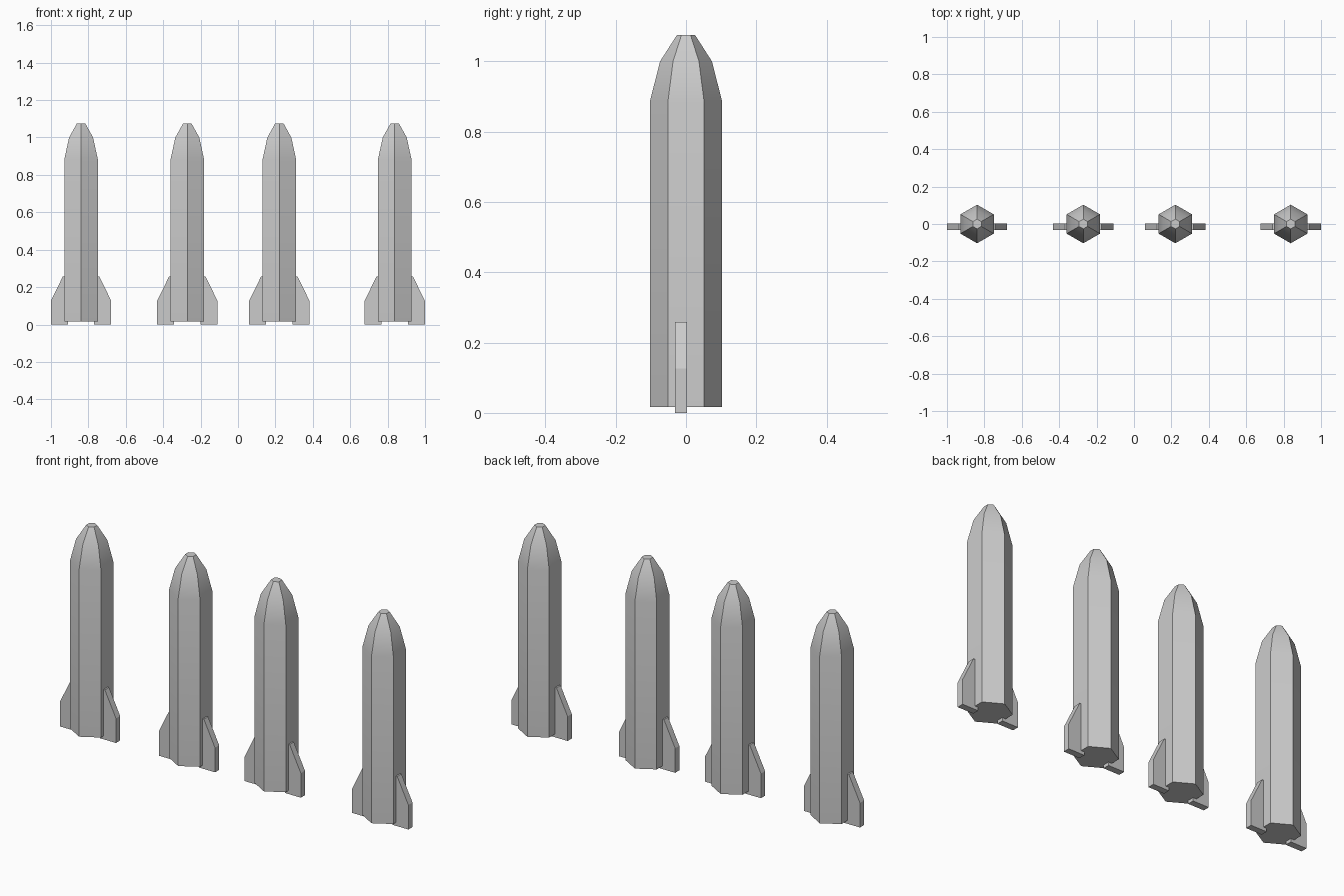
import bpy
import bmesh
from math import cos, sin, pi, radians

cube = bpy.data.objects.get("Cube")
if cube:
    bpy.data.objects.remove(cube, do_unlink=True)

grey = bpy.data.materials.new("light_grey")
grey.use_nodes = True
grey.diffuse_color = (0.6, 0.6, 0.6, 1)
grey.node_tree.nodes["Principled BSDF"].inputs["Base Color"].default_value = (0.6, 0.6, 0.6, 1)

SIDES = 6
HULL = [(0.103, 0.017), (0.103, 0.885), (0.074, 1.0), (0.026, 1.075)]  # radius, height
FIN = [(0.07, 0), (0.161, 0), (0.161, 0.127), (0.097, 0.258), (0.07, 0.258)]  # x, z
FIN_FRONT, FIN_BACK = -0.031, 0.003


def add_object(name, bm, x):
    bmesh.ops.recalc_face_normals(bm, faces=bm.faces)
    mesh = bpy.data.meshes.new(name)
    bm.to_mesh(mesh)
    bm.free()
    mesh.materials.append(grey)
    obj = bpy.data.objects.new(name, mesh)
    obj.location.x = x
    bpy.context.collection.objects.link(obj)
    return obj


def make_body(name, x):
    # six-sided hull with a stepped nose and flat caps
    bm = bmesh.new()
    rings = []
    for r, z in HULL:
        angles = [pi / 2 + 2 * pi * i / SIDES for i in range(SIDES)]
        rings.append([bm.verts.new((r * cos(a), r * sin(a), z)) for a in angles])
    for low, high in zip(rings, rings[1:]):
        for i in range(SIDES):
            j = (i + 1) % SIDES
            bm.faces.new((low[i], low[j], high[j], high[i]))
    bm.faces.new(rings[0])
    bm.faces.new(rings[-1])
    body = add_object(name, bm, x)

    # soft nose bends, crisp hull corners
    bpy.ops.object.select_all(action='DESELECT')
    body.select_set(True)
    bpy.context.view_layer.objects.active = body
    bpy.ops.object.shade_smooth_by_angle(angle=radians(30))


def make_fin(name, x, side):
    # flat swept plate set into the hull
    bm = bmesh.new()
    face = bm.faces.new([bm.verts.new((side * px, FIN_FRONT, pz)) for px, pz in FIN])
    grown = bmesh.ops.extrude_face_region(bm, geom=[face])["geom"]
    verts = [v for v in grown if isinstance(v, bmesh.types.BMVert)]
    bmesh.ops.translate(bm, verts=verts, vec=(0, FIN_BACK - FIN_FRONT, 0))
    add_object(name, bm, x)


# row of four rockets
for n, x in enumerate((-0.839, -0.271, 0.221, 0.838), start=1):
    make_body(f"rocket_{n}_body", x)
    make_fin(f"rocket_{n}_left_fin", x, 1)
    make_fin(f"rocket_{n}_right_fin", x, -1)
